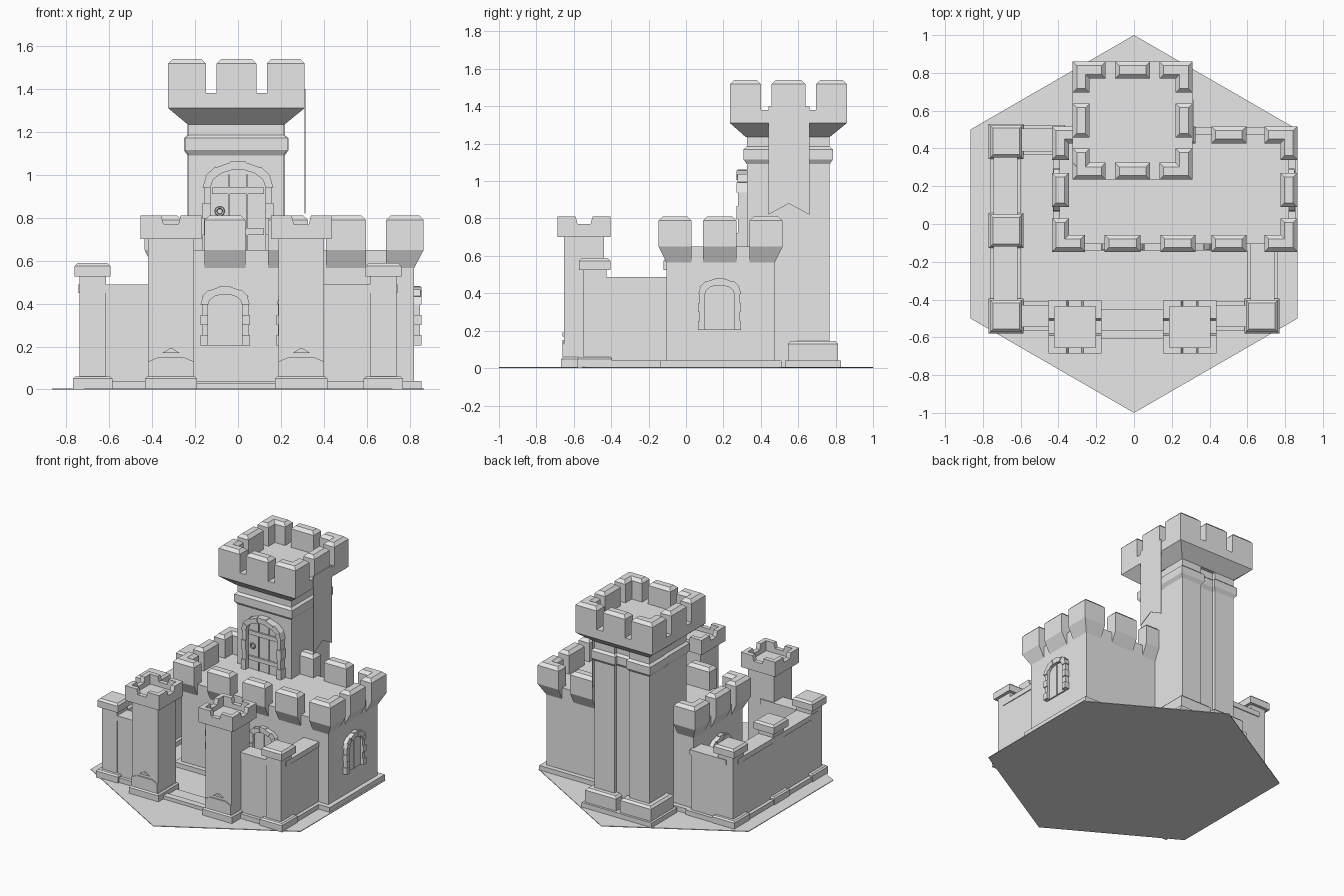
import bpy, bmesh, math
from mathutils import Matrix, Vector

if "Cube" in bpy.data.objects:
    bpy.data.objects.remove(bpy.data.objects["Cube"])

stone = bpy.data.materials.new("pale_stone")
stone.use_nodes = True
GREY = (0.8, 0.8, 0.8, 1)
stone.diffuse_color = GREY
stone.node_tree.nodes["Principled BSDF"].inputs["Base Color"].default_value = GREY


def finish(name, bm, matrix=Matrix()):
    bmesh.ops.recalc_face_normals(bm, faces=bm.faces)
    mesh = bpy.data.meshes.new(name)
    bm.to_mesh(mesh)
    bm.free()
    mesh.materials.append(stone)
    obj = bpy.data.objects.new(name, mesh)
    obj.matrix_world = matrix
    bpy.context.collection.objects.link(obj)
    return obj


def loft(name, levels):
    """Solid through stacked rectangles, each given as (rect, z)."""
    bm = bmesh.new()
    rings = []
    for (x0, x1, y0, y1), z in levels:
        rings.append([bm.verts.new((x, y, z)) for x, y in ((x0, y0), (x1, y0), (x1, y1), (x0, y1))])
    for low, high in zip(rings, rings[1:]):
        for i in range(4):
            j = (i + 1) % 4
            bm.faces.new((low[i], low[j], high[j], high[i]))
    bm.faces.new(rings[0])
    bm.faces.new(rings[-1])
    return finish(name, bm)


def prism(name, outline, d0, d1, matrix):
    """Outline drawn across and up, extruded outward from the wall."""
    bm = bmesh.new()
    face = bm.faces.new([bm.verts.new((u, -d0, v)) for u, v in outline])
    out = bmesh.ops.extrude_face_region(bm, geom=[face])["geom"]
    moved = [v for v in out if isinstance(v, bmesh.types.BMVert)]
    bmesh.ops.translate(bm, verts=moved, vec=(0, d0 - d1, 0))
    return finish(name, bm, matrix)


def grow(rect, d):
    return (rect[0] - d, rect[1] + d, rect[2] - d, rect[3] + d)


def square(cx, cy, h):
    return (cx - h, cx + h, cy - h, cy + h)


def clamp(rect, wall):
    return (max(rect[0], wall[0]), min(rect[1], wall[1]), max(rect[2], wall[2]), min(rect[3], wall[3]))


def box(name, rect, z0, z1):
    return loft(name, [(rect, z0), (rect, z1)])


def block(name, rect, z0, z1, c):
    """Block with a chamfered top."""
    return loft(name, [(rect, z0), (rect, z1 - c), (grow(rect, -c), z1)])


def facing(x, y, degrees):
    return Matrix.Translation((x, y, 0)) @ Matrix.Rotation(math.radians(degrees), 4, "Z")


def arch(name, matrix, half, z0, spring, rise, depth, planks):
    """Stone-framed arched opening with a plank panel."""
    t = 0.036

    def curve(a, inset):
        return ((half - inset) * math.cos(a), spring + (rise - inset) * math.sin(a))
    angles = [math.pi * i / 7 for i in range(8)]
    prism(name + "_panel", [(half - t, z0), *[curve(a, t) for a in angles], (t - half, z0)],
          -0.02, depth * 0.3, matrix)
    for i, (a, b) in enumerate(zip(angles, angles[1:])):
        e = 0.005 * (i % 2)
        prism(name + "_arch_stone", [curve(a, t), curve(a, -e), curve(b, -e), curve(b, t)],
              -0.02, depth - e, matrix)
    step = (spring - z0) / 4
    for side in (-1, 1):
        for k in range(4):
            e = 0.007 * (k % 2)
            a, b = side * (half - t), side * (half - e)
            low, high = z0 + k * step, z0 + (k + 1) * step
            prism(name + "_jamb_stone", [(a, low), (b, low), (b, high), (a, high)],
                  -0.02, depth - e, matrix)
    inner = half - t
    for k in range(1, planks):
        u = -inner + 2 * inner * k / planks
        prism(name + "_plank_strip", [(u - .003, z0), (u + .003, z0), (u + .003, spring + rise * .5),
              (u - .003, spring + rise * .5)], 0, depth * 0.45, matrix)


def ring_merlons(name, outer, xs, ys, z0, z1, wall=None, skip=()):
    """Chamfered merlons round a rectangle, on corbels if a wall is given."""
    t, c = 0.09, 0.022
    x0, x1, y0, y1 = outer
    rects = []
    for a, b in xs:
        rects += [(a, b, y0, y0 + t), (a, b, y1 - t, y1)]
    for a, b in ys:
        rects += [(x0, x0 + t, a, b), (x1 - t, x1, a, b)]
    for i, r in enumerate(rects):
        if i in skip:
            continue
        levels = [(r, z0), (r, z1 - c), (grow(r, -c), z1)]
        if wall:
            levels.insert(0, (clamp(r, wall), z0 - 0.085))
        loft(name, levels)


# Ground
bm = bmesh.new()
bmesh.ops.create_circle(bm, cap_ends=True, segments=6, radius=1)
bmesh.ops.rotate(bm, verts=bm.verts, matrix=Matrix.Rotation(0 if abs(bm.verts[:][0].co.y) > .99 else math.pi / 6, 3, "Z"))
ext = bmesh.ops.extrude_face_region(bm, geom=bm.faces[:])["geom"]
bmesh.ops.translate(bm, verts=[v for v in ext if isinstance(v, bmesh.types.BMVert)], vec=(0, 0, 0.005))
finish("ground_plate", bm)

# Keep
keep = (-0.395, 0.82, -0.105, 0.475)
keep_top = (-0.435, 0.865, -0.147, 0.517)
box("keep_wall", keep, 0, 0.65)
box("keep_plinth", grow(keep, 0.035), 0, 0.04)
ring_merlons("keep_merlon", keep_top,
             [(-.435, -.26), (-.155, .035), (.14, .325), (.41, .595), (.69, .865)],
             [(-.147, .03), (.09, .27), (.34, .517)], 0.65, 0.81, keep, skip=(3,))
arch("front_window_right", facing(-0.06, -0.105, 0), 0.115, 0.205, 0.395, 0.085, 0.035, 2)
arch("front_window_left", facing(0.295, -0.105, 0), 0.115, 0.205, 0.395, 0.085, 0.035, 2)
arch("left_window", facing(0.82, 0.18, 90), 0.115, 0.205, 0.395, 0.085, 0.035, 2)
arch("right_window", facing(-0.395, 0.18, -90), 0.115, 0.205, 0.395, 0.085, 0.035, 2)

# Great tower
tower = (-0.23, 0.213, 0.325, 0.745)
tower_top = (-0.325, 0.31, 0.235, 0.86)
piers = [(-0.235, -0.07, 0.59, 0.768), (0.053, 0.218, 0.59, 0.768)]
box("tower_body", tower, 0, 1.3)
for rect in piers:
    box("tower_pier", rect, 0, 1.25)
    block("tower_pier_base", grow(rect, 0.045), 0, 0.145, 0.015)
    box("tower_pier_plinth", grow(rect, 0.062), 0, 0.04)
for rect in [tower] + piers:
    wide = grow(rect, 0.017)
    loft("tower_band", [(rect, 1.09), (wide, 1.115), (wide, 1.17), (rect, 1.185)])
neck = (-0.235, 0.218, 0.32, 0.768)
loft("tower_parapet", [(neck, 1.235), (tower_top, 1.31), (tower_top, 1.38)])
ring_merlons("tower_merlon", tower_top, [(-.325, -.15), (-.1, .085), (.135, .31)],
             [(.235, .4), (.457, .638), (.695, .86)], 1.38, 1.54)
arch("tower_door", facing(0, 0.325, 0), 0.165, 0.65, 0.94, 0.12, 0.055, 3)
for z in (0.72, 0.91):
    prism("door_strap", [(-.12, z), (.12, z), (.12, z + .03), (-.12, z + .03)], 0, 0.03, facing(0, 0.325, 0))
bpy.ops.mesh.primitive_torus_add(location=(-0.085, 0.295, 0.83), rotation=(math.pi / 2, 0, 0),
                                 major_radius=0.018, minor_radius=0.006, major_segments=10, minor_segments=6)
bpy.context.object.name = "door_ring"
bpy.context.object.data.materials.append(stone)
prism("tower_banner", [(-.11, .82), (0, .88), (.11, .82), (.11, 1.4), (-.11, 1.4)],
      0, 0.004, facing(0.31, 0.55, 90))

# Curtain walls
for rect in [(-.737, -.622, -.487, .437), (.622, .737, -.487, -.1), (-.677, -.39, .39, .5),
             (-.677, -.315, -.54, -.435), (.295, .677, -.54, -.435)]:
    box("curtain_wall", rect, 0, 0.45)
    box("curtain_coping", grow(rect, 0.006), 0.45, 0.488)
    box("curtain_plinth", grow(rect, 0.025), 0, 0.04)

# Wall posts
for x, y in [(-.677, .437), (-.677, -.035), (-.677, -.487), (.677, -.487)]:
    box("post_shaft", square(x, y, 0.062), 0, 0.53)
    block("post_base", square(x, y, 0.092), 0, 0.06, 0.01)
    block("post_cap", square(x, y, 0.084), 0.525, 0.588, 0.014)

# Gate turrets
for x in (-.312, .295):
    y = -.545
    box("turret_shaft", square(x, y, 0.106), 0, 0.72)
    block("turret_base", square(x, y, 0.122), 0, 0.06, 0.01)
    box("turret_cap", square(x, y, 0.141), 0.7, 0.735)
    front = facing(x, y - 0.106, 0)
    prism("turret_ornament", [(-.04, .17), (.04, .17), (.008, .19), (-.008, .19)], 0, 0.008, front)
    prism("turret_skirt", [(-.106, .06), (.106, .06), (.106, .13), (.06, .15), (-.06, .15), (-.106, .13)],
          0, 0.008, front)
    for k in range(4):
        turn = facing(x, y, 90 * k)
        prism("turret_rim", [(-.141, .735), (.141, .735), (.141, .81), (.045, .81), (.035, .77),
              (-.035, .77), (-.045, .81), (-.141, .81)], 0.108, 0.141, turn)

# Gate threshold
box("gate_threshold", (-.2, .18, -.61, -.56), 0, 0.03)
box("gate_step", (-.2, .18, -.56, -.45), 0, 0.018)
